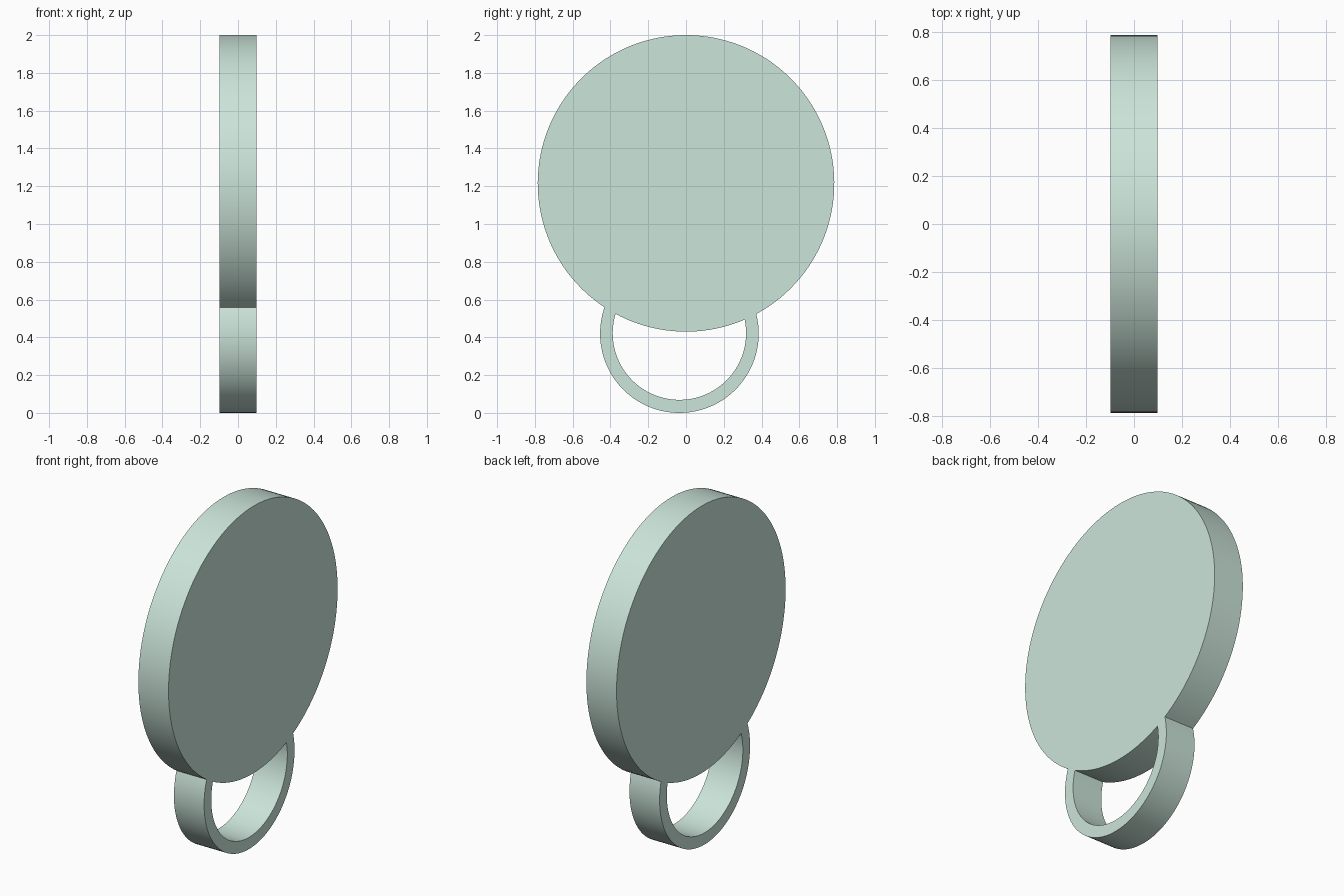
import bpy, bmesh, math
from mathutils import Vector
from mathutils.geometry import intersect_sphere_sphere_2d

if "Cube" in bpy.data.objects:
    bpy.data.objects.remove(bpy.data.objects["Cube"])

HALF_T = 0.098
DISC = (Vector((0.0, 1.215)), 0.785)
RING_OUT = (Vector((-0.035, 0.42)), 0.42)
RING_IN = (Vector((-0.035, 0.422)), 0.353)


def crossings(a, b):
    pts = intersect_sphere_sphere_2d(a[0], a[1], b[0], b[1])
    return sorted((Vector(p) for p in pts), key=lambda p: p.x)


def arc(circle, start, end, n, ccw=True):
    """Points from start to end around the circle, end left out."""
    c, r = circle
    a0 = math.atan2(start.y - c.y, start.x - c.x)
    a1 = math.atan2(end.y - c.y, end.x - c.x)
    sweep = (a1 - a0) % math.tau if ccw else -((a0 - a1) % math.tau)
    return [(c.x + r * math.cos(a0 + sweep * i / n),
             c.y + r * math.sin(a0 + sweep * i / n)) for i in range(n)]


# Outer silhouette: big disc plus ring; inner loop: opening under the disc
left, right = crossings(DISC, RING_OUT)
outline = arc(DISC, right, left, 110) + arc(RING_OUT, left, right, 64)
left, right = crossings(DISC, RING_IN)
opening = arc(RING_IN, left, right, 64) + arc(DISC, right, left, 22, False)

curve = bpy.data.curves.new("disc_with_ring", "CURVE")
curve.dimensions = "2D"
curve.fill_mode = "BOTH"
curve.extrude = HALF_T
for pts in (outline, opening):
    spline = curve.splines.new("POLY")
    spline.points.add(len(pts) - 1)
    for p, (u, v) in zip(spline.points, pts):
        p.co = (u, v, 0, 1)
    spline.use_cyclic_u = True

# Stand the profile up in the YZ plane, thickness along X
obj = bpy.data.objects.new("disc_with_ring", curve)
bpy.context.collection.objects.link(obj)
obj.rotation_euler = (math.pi / 2, 0, math.pi / 2)
bpy.context.view_layer.objects.active = obj
obj.select_set(True)
bpy.ops.object.convert(target="MESH")
obj = bpy.context.object

# Weld the caps to the walls
bm = bmesh.new()
bm.from_mesh(obj.data)
bmesh.ops.remove_doubles(bm, verts=bm.verts, dist=1e-4)
bmesh.ops.recalc_face_normals(bm, faces=bm.faces)
bm.to_mesh(obj.data)
bm.free()
bpy.ops.object.shade_smooth_by_angle(angle=math.radians(30))

# Pale green finish
mat = bpy.data.materials.new("pale_green")
mat.diffuse_color = (0.60, 0.78, 0.70, 1)
mat.use_nodes = True
mat.node_tree.nodes["Principled BSDF"].inputs["Base Color"].default_value = mat.diffuse_color
obj.data.materials.clear()
obj.data.materials.append(mat)
